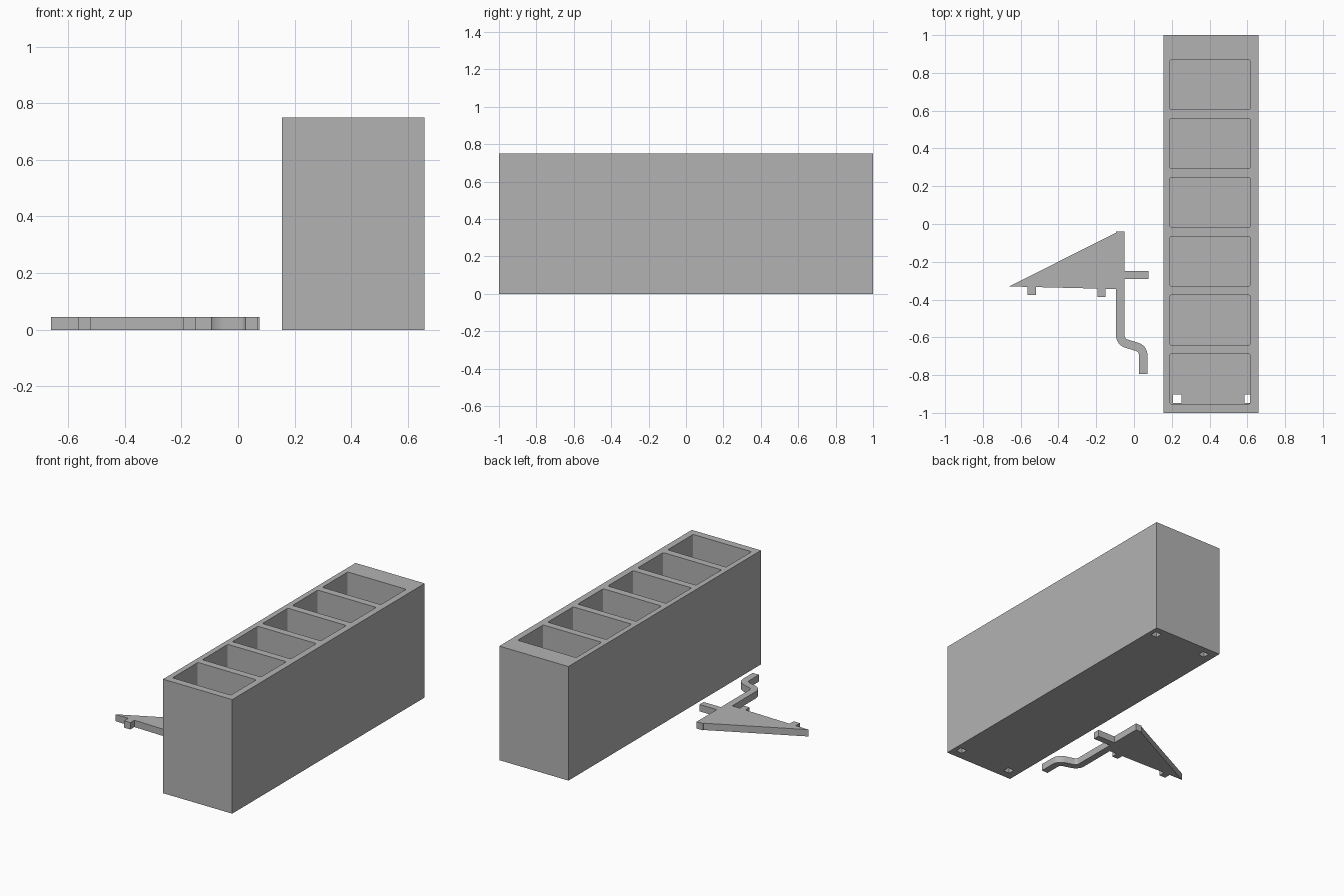
import bpy, bmesh, math

if "Cube" in bpy.data.objects:
    bpy.data.objects.remove(bpy.data.objects["Cube"])

grey = bpy.data.materials.new("plain grey")
grey.diffuse_color = (0.45, 0.45, 0.45, 1)
grey.use_nodes = True
grey.node_tree.nodes["Principled BSDF"].inputs["Base Color"].default_value = grey.diffuse_color


def boxes(name, bounds, bevel=0.0):
    """One object holding a box for each (x0, x1, y0, y1, z0, z1)."""
    bm = bmesh.new()
    for x0, x1, y0, y1, z0, z1 in bounds:
        verts = bmesh.ops.create_cube(bm, size=1)["verts"]
        for v in verts:
            v.co = (x1 if v.co.x > 0 else x0,
                    y1 if v.co.y > 0 else y0,
                    z1 if v.co.z > 0 else z0)
    if bevel:
        upright = [e for e in bm.edges
                   if abs(e.verts[0].co.z - e.verts[1].co.z) > 0.1]
        bmesh.ops.bevel(bm, geom=upright, offset=bevel, segments=3,
                        profile=0.5, affect='EDGES')
    bmesh.ops.recalc_face_normals(bm, faces=bm.faces)
    return finish(name, bm)


def finish(name, bm):
    mesh = bpy.data.meshes.new(name)
    bm.to_mesh(mesh)
    bm.free()
    mesh.materials.append(grey)
    obj = bpy.data.objects.new(name, mesh)
    bpy.context.collection.objects.link(obj)
    return obj


def select(obj):
    bpy.ops.object.select_all(action='DESELECT')
    obj.select_set(True)
    bpy.context.view_layer.objects.active = obj


def cut(target, cutter):
    cutter.hide_render = True
    mod = target.modifiers.new("cut", 'BOOLEAN')
    mod.operation = 'DIFFERENCE'
    mod.solver = 'EXACT'
    mod.object = cutter
    select(target)
    bpy.ops.object.modifier_apply(modifier=mod.name)
    bpy.data.objects.remove(cutter)


def arc(centre, radius, start, end, steps=8):
    angles = [math.radians(start + (end - start) * i / steps)
              for i in range(steps + 1)]
    return [(centre[0] + radius * math.cos(a),
             centre[1] + radius * math.sin(a)) for a in angles]


# Long block with six open compartments
block = boxes("compartment_block", [(0.155, 0.658, -1, 1, 0, 0.75)])
pockets = []
for i in range(6):
    y = -0.82 + 0.3115 * i
    pockets.append((0.19, 0.615, y - 0.132, y + 0.132, 0.04, 0.85))
cut(block, boxes("pocket_cutter", pockets, bevel=0.008))

# Square peg holes in the four corners of the base
holes = [(x - 0.0225, x + 0.0225, y - 0.0225, y + 0.0225, -0.1, 0.045)
         for x in (0.228, 0.607) for y in (-0.926, 0.935)]
cut(block, boxes("peg_hole_cutter", holes))

# Flat bracket: triangular plate, pegs, side tab and a stem with an S-bend
bend_a, bend_b = (-0.0275, -0.59), (0.0035, -0.6935)
outline = [(-0.66, -0.33), (-0.095, -0.046), (-0.095, -0.04), (-0.05, -0.04),
           (-0.05, -0.248), (0.076, -0.248), (0.076, -0.291), (-0.05, -0.291)]
outline += arc(bend_a, 0.0225, 180, 253) + arc(bend_b, 0.0675, 73, 0)
outline += [(0.071, -0.795), (0.026, -0.795)]
outline += arc(bend_b, 0.0225, 0, 73) + arc(bend_a, 0.0675, 253, 180)
outline += [(-0.095, -0.345), (-0.15, -0.343), (-0.15, -0.386),
            (-0.193, -0.386), (-0.193, -0.342), (-0.52, -0.334),
            (-0.52, -0.376), (-0.565, -0.376), (-0.565, -0.333)]
bm = bmesh.new()
base = bm.faces.new([bm.verts.new((x, y, 0)) for x, y in outline])
top = bmesh.ops.extrude_face_region(bm, geom=[base])["geom"]
for v in top:
    if isinstance(v, bmesh.types.BMVert):
        v.co.z = 0.045
bmesh.ops.recalc_face_normals(bm, faces=bm.faces)
bmesh.ops.triangulate(bm, faces=[f for f in bm.faces if len(f.verts) > 4])
bracket = finish("bracket", bm)
select(bracket)
bpy.ops.object.shade_smooth_by_angle(angle=math.radians(30))
